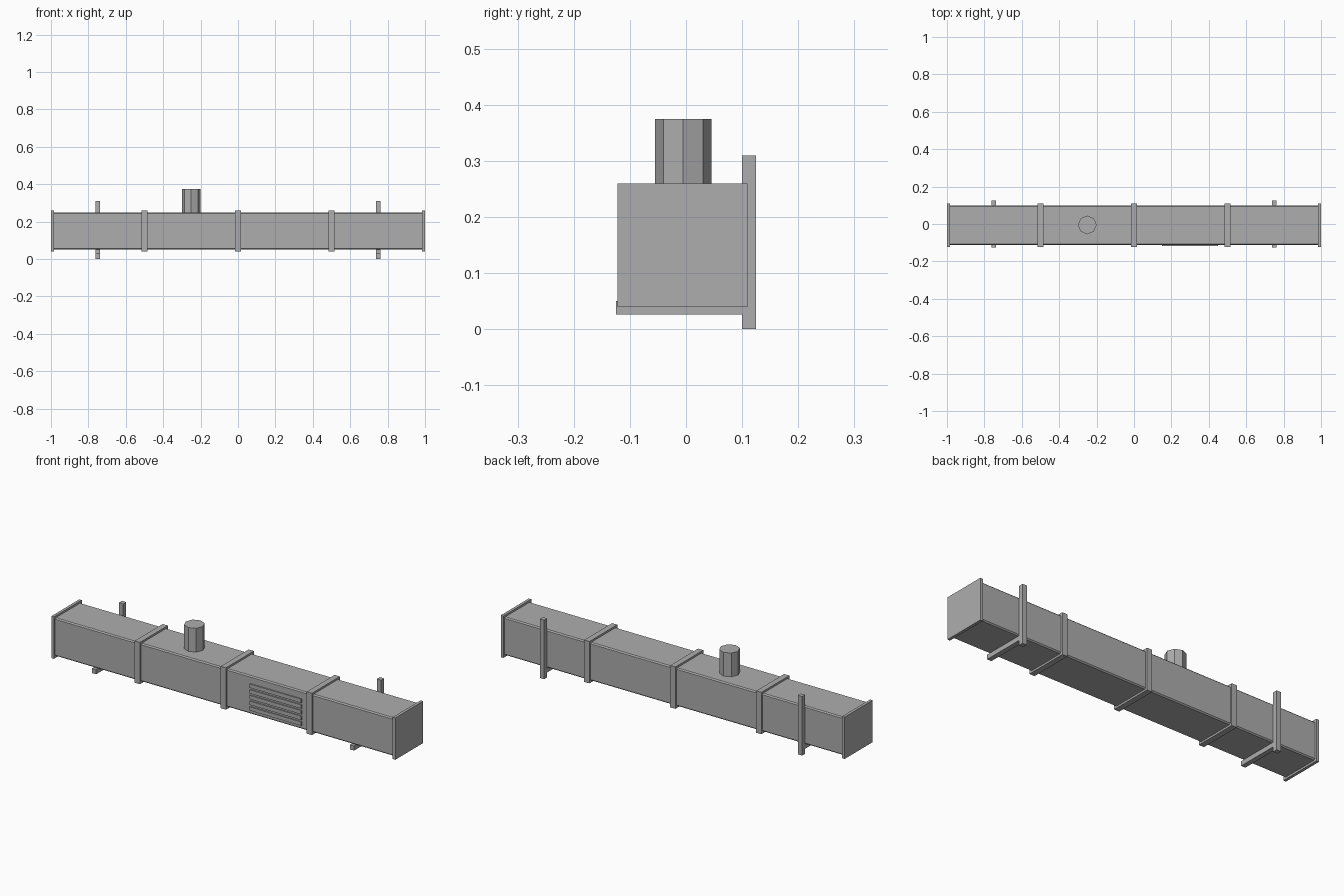
import bpy, bmesh, math
from mathutils import Matrix

if "Cube" in bpy.data.objects:
    bpy.data.objects.remove(bpy.data.objects["Cube"])


def material(name, value):
    m = bpy.data.materials.new(name)
    m.diffuse_color = (value, value, value, 1)
    m.use_nodes = True
    m.node_tree.nodes["Principled BSDF"].inputs["Base Color"].default_value = m.diffuse_color
    return m


METAL = material("galvanised grey", 0.42)


def finish(bm, name):
    mesh = bpy.data.meshes.new(name)
    bm.to_mesh(mesh)
    bm.free()
    mesh.materials.append(METAL)
    ob = bpy.data.objects.new(name, mesh)
    bpy.context.collection.objects.link(ob)
    return ob


def box(name, x, y, z, chamfer=0):
    """Box from (low, high) ranges, optionally chamfered along its length."""
    bm = bmesh.new()
    bmesh.ops.create_cube(bm, size=1)
    for v in bm.verts:
        v.co = [r[0] if c < 0 else r[1] for c, r in zip(v.co, (x, y, z))]
    if chamfer:
        long_edges = [e for e in bm.edges
                      if abs(e.verts[0].co.x - e.verts[1].co.x) > 0.1]
        bmesh.ops.bevel(bm, geom=long_edges, offset=chamfer, segments=1,
                        affect='EDGES')
    return finish(bm, name)


# Main duct
box("duct_body", (-0.99, 0.99), (-0.112, 0.1), (0.05, 0.25), 0.006)

# End plates and joint bands
for name, x0, x1 in (("left_end_plate", -1, -0.985), ("right_end_plate", 0.985, 1),
                     ("left_band", -0.515, -0.485), ("middle_band", -0.015, 0.015),
                     ("right_band", 0.485, 0.515)):
    box(name, (x0, x1), (-0.122, 0.11), (0.04, 0.26))

# Wall brackets: upright behind, arm underneath
for side, cx in (("left", -0.75), ("right", 0.75)):
    x = (cx - 0.0125, cx + 0.0125)
    box(side + "_bracket_upright", x, (0.1, 0.125), (0, 0.31))
    box(side + "_bracket_arm", x, (-0.125, 0.1), (0.026, 0.05))

# Vent slats on the front
for i in range(5):
    z = 0.07 + 0.03 * i
    box(f"vent_slat_{i + 1}", (0.15, 0.45), (-0.118, -0.108), (z, z + 0.02))

# Octagonal outlet on top
bm = bmesh.new()
bmesh.ops.create_cone(bm, cap_ends=True, segments=8, radius1=0.05, radius2=0.05,
                      depth=0.135, matrix=Matrix.Translation((-0.25, -0.005, 0.3075)))
finish(bm, "outlet_pipe")
